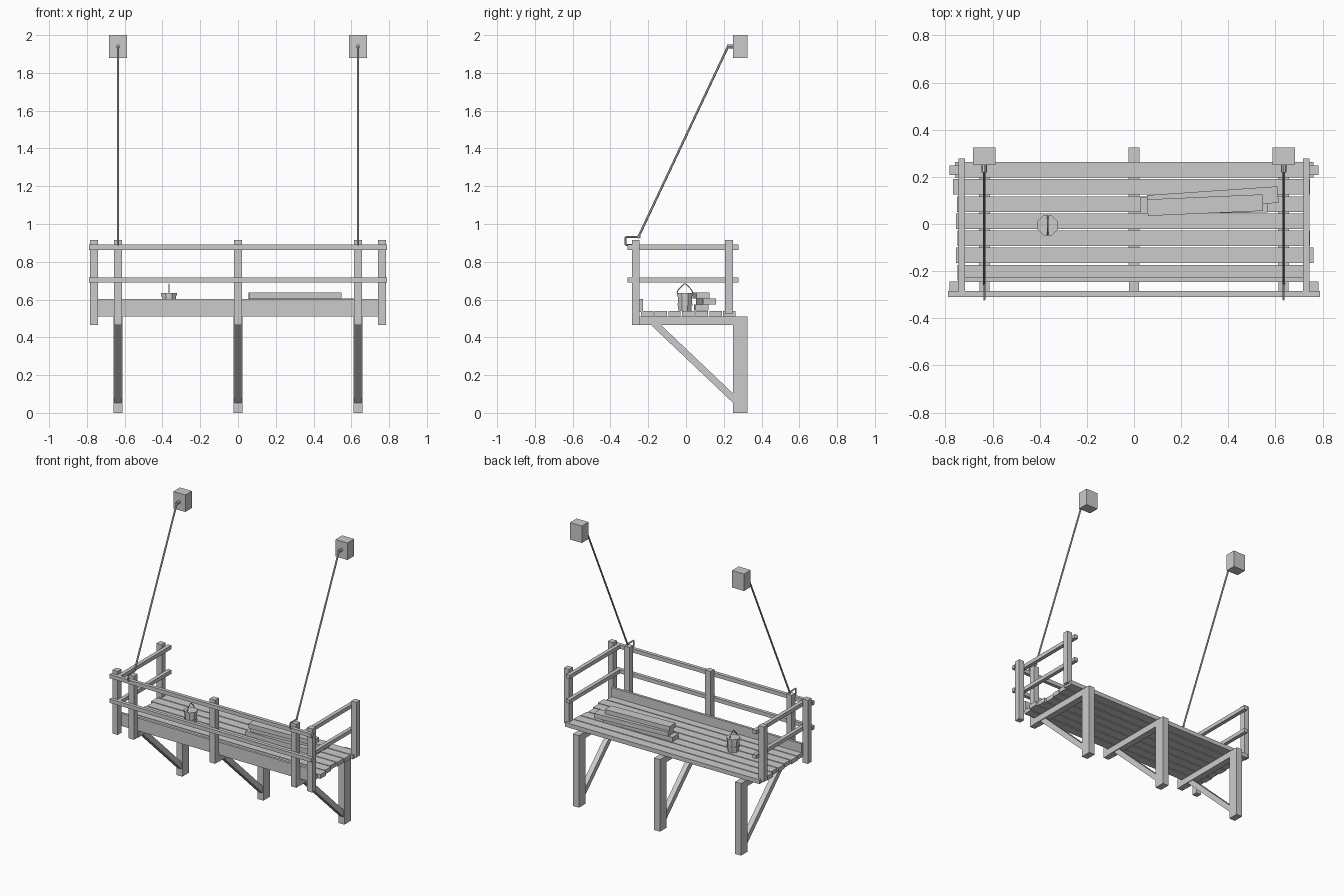
import bpy, bmesh, math
from mathutils import Vector, Matrix

if "Cube" in bpy.data.objects:
    bpy.data.objects.remove(bpy.data.objects["Cube"])


def mesh_object(name, bm):
    me = bpy.data.meshes.new(name)
    bm.to_mesh(me)
    bm.free()
    ob = bpy.data.objects.new(name, me)
    bpy.context.collection.objects.link(ob)
    return ob


def box(name, x, y, z, turn=0.0):
    """Box from (min, max) spans, turned about its own vertical axis."""
    bm = bmesh.new()
    bmesh.ops.create_cube(bm, size=1)
    bmesh.ops.scale(bm, vec=(x[1] - x[0], y[1] - y[0], z[1] - z[0]), verts=bm.verts)
    ob = mesh_object(name, bm)
    ob.location = (sum(x) / 2, sum(y) / 2, sum(z) / 2)
    ob.rotation_euler.z = math.radians(turn)
    return ob


def rod(name, a, b, r, sides=6):
    """Thin cylinder between two points."""
    a, b = Vector(a), Vector(b)
    d = b - a
    bm = bmesh.new()
    bmesh.ops.create_cone(bm, cap_ends=True, segments=sides, radius1=r, radius2=r, depth=d.length)
    ob = mesh_object(name, bm)
    ob.matrix_world = Matrix.Translation((a + b) / 2) @ d.to_track_quat('Z', 'Y').to_matrix().to_4x4()
    return ob


def extrude_yz(name, pts, x, w):
    """Side profile in y/z given thickness along x."""
    bm = bmesh.new()
    f = bm.faces.new([bm.verts.new((x - w / 2, y, z)) for y, z in pts])
    r = bmesh.ops.extrude_face_region(bm, geom=[f])
    bmesh.ops.translate(bm, vec=(w, 0, 0), verts=[v for v in r['geom'] if isinstance(v, bmesh.types.BMVert)])
    bmesh.ops.recalc_face_normals(bm, faces=bm.faces)
    return mesh_object(name, bm)


# Support frames: wall post, joist, diagonal brace, front rail post
for x in (-0.635, 0, 0.635):
    box("wall_post", (x - 0.0235, x + 0.0235), (0.25, 0.325), (0, 0.51))
    box("joist", (x - 0.0235, x + 0.0235), (-0.245, 0.25), (0.465, 0.51))
    extrude_yz("brace", [(-0.185, 0.465), (-0.132, 0.465), (0.25, 0.102), (0.25, 0.052)], x, 0.036)
    box("front_rail_post", (x - 0.021, x + 0.021), (-0.286, -0.245), (0.465, 0.915))

# Deck planks, uneven ends
ends = [(-0.76, 0.762), (-0.768, 0.747), (-0.75, 0.743), (-0.756, 0.735),
        (-0.748, 0.747), (-0.755, 0.761), (-0.748, 0.743)]
for i, span in enumerate(ends):
    y = 0.23 - i * 0.0727
    box("deck_plank", span, (y - 0.033, y + 0.033), (0.51, 0.54))
box("toe_board", (-0.745, 0.745), (-0.246, -0.228), (0.535, 0.604))

# Guard rails
for z in (0.703, 0.877):
    box("front_rail", (-0.79, 0.79), (-0.31, -0.285), (z - 0.0135, z + 0.0135))
    for s in (-1, 1):
        box("end_rail", sorted((s * 0.744, s * 0.717)), (-0.286, 0.278), (z - 0.0135, z + 0.0135))

for s in (-1, 1):
    # Corner posts
    xs = sorted((s * 0.742, s * 0.783))
    box("front_corner_post", xs, (-0.286, -0.245), (0.465, 0.915))
    box("back_corner_post", xs, (0.207, 0.248), (0.525, 0.915))
    # Wall anchor with peg, stay rope and hook
    x = s * 0.635
    box("anchor_block", (x - 0.047, x + 0.047), (0.25, 0.325), (1.88, 2.0))
    rod("anchor_peg", (x, 0.255, 1.94), (x, 0.218, 1.94), 0.011, 8)
    rod("stay_rope", (x, 0.225, 1.945), (x, -0.255, 0.925), 0.006, 6)
    hook = [(x, -0.24, 0.932), (x, -0.32, 0.932), (x, -0.32, 0.888), (x, -0.27, 0.888)]
    for a, b in zip(hook, hook[1:]):
        rod("rope_hook", a, b, 0.005, 6)

# Loose boards stacked on the deck
for x, y, z, length, turn in ((0.297, 0.081, 0.557, 0.54, 0.5),
                              (0.334, 0.106, 0.59, 0.555, 3.9),
                              (0.302, 0.08, 0.621, 0.49, 2.5)):
    box("loose_board", (x - length / 2, x + length / 2), (y - 0.035, y + 0.035),
        (z - 0.016, z + 0.016), turn)

# Bucket turned from a profile with bands
bx, by = -0.366, -0.006
profile = [(0, 0.54), (0.037, 0.54), (0.039, 0.568), (0.043, 0.568), (0.043, 0.58),
           (0.04, 0.58), (0.041, 0.622), (0.046, 0.622), (0.046, 0.636), (0, 0.636)]
bm = bmesh.new()
vs = [bm.verts.new((r, 0, z)) for r, z in profile]
es = [bm.edges.new(p) for p in zip(vs, vs[1:])]
bmesh.ops.spin(bm, geom=vs + es, axis=(0, 0, 1), cent=(0, 0, 0), angle=math.tau, steps=8)
bmesh.ops.remove_doubles(bm, verts=bm.verts, dist=1e-4)
bmesh.ops.recalc_face_normals(bm, faces=bm.faces)
bucket = mesh_object("bucket", bm)
bucket.location = (bx, by, 0)
bucket.rotation_euler.z = math.radians(22.5)

# Bucket handle
handle = [(-0.041, 0.634), (-0.036, 0.65), (-0.006, 0.682), (0.006, 0.682), (0.036, 0.65), (0.041, 0.634)]
for a, b in zip(handle, handle[1:]):
    rod("bucket_handle", (bx, by + a[0], a[1]), (bx, by + b[0], b[1]), 0.003, 5)
